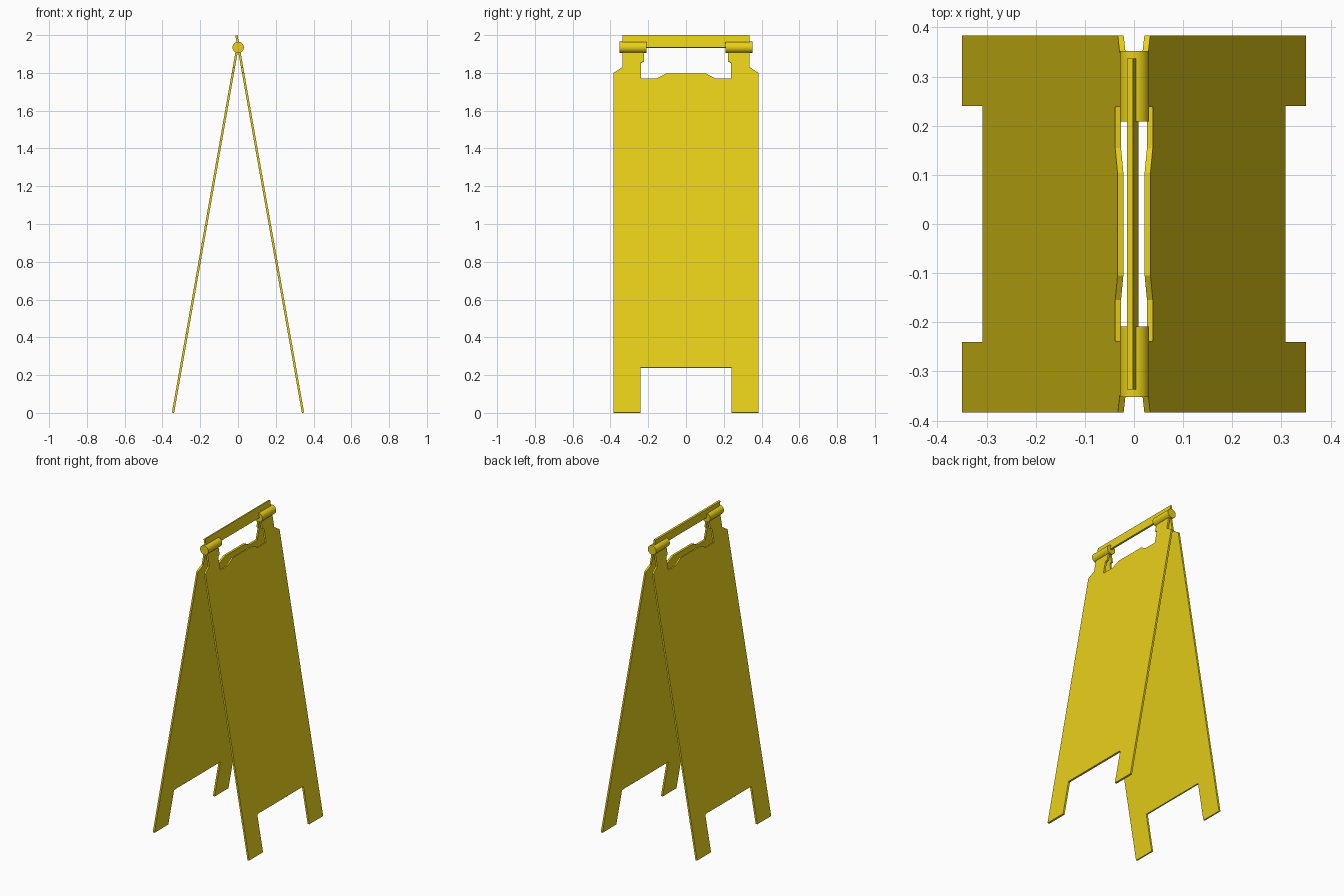
import bpy, bmesh, math

if "Cube" in bpy.data.objects:
    bpy.data.objects.remove(bpy.data.objects["Cube"])

TILT = math.radians(10)
THICK = 0.012

yellow = bpy.data.materials.new("yellow_plastic")
yellow.diffuse_color = (0.81, 0.63, 0.01, 1)
yellow.use_nodes = True
yellow.node_tree.nodes["Principled BSDF"].inputs["Base Color"].default_value = yellow.diffuse_color


def sheet(name, outline, side):
    """Extrude a (y, z) outline into a thin sheet leaning towards the ridge."""
    bm = bmesh.new()
    low = THICK * math.sin(TILT)
    verts = [bm.verts.new((side * (0.35 - (z - low) * math.tan(TILT)), y, z))
             for y, z in outline]
    face = bm.faces.new(verts)
    new = bmesh.ops.extrude_face_region(bm, geom=[face])["geom"]
    inward = (-side * THICK * math.cos(TILT), 0, -low)
    bmesh.ops.translate(bm, vec=inward,
                        verts=[g for g in new if isinstance(g, bmesh.types.BMVert)])
    bmesh.ops.recalc_face_normals(bm, faces=bm.faces)
    mesh = bpy.data.meshes.new(name)
    bm.to_mesh(mesh)
    bm.free()
    mesh.materials.append(yellow)
    bpy.context.collection.objects.link(bpy.data.objects.new(name, mesh))


# Sign boards: half outline from the leg notch round to the handle opening
half = [(0.24, 0.24), (0.24, 0.002), (0.384, 0.002), (0.384, 1.80),
        (0.337, 1.83), (0.337, 1.935), (0.222, 1.935), (0.222, 1.862),
        (0.238, 1.855), (0.238, 1.77), (0.155, 1.77), (0.105, 1.797)]
board = half + [(-y, z) for y, z in reversed(half)]
sheet("right_board", board, 1)
sheet("left_board", board, -1)

# Carrying bar continues the right board above the hinges
sheet("handle_bar", [(-0.337, 1.935), (0.337, 1.935), (0.337, 2.0), (-0.337, 2.0)], 1)

# Hinge barrels at both ends of the ridge
for label, s in (("front", -1), ("back", 1)):
    bpy.ops.mesh.primitive_cylinder_add(
        vertices=32, radius=0.03, depth=0.143,
        location=(0.001, s * 0.2805, 1.935), rotation=(math.pi / 2, 0, 0))
    barrel = bpy.context.object
    barrel.name = label + "_hinge_barrel"
    barrel.data.materials.append(yellow)
    bpy.ops.object.shade_smooth_by_angle()
